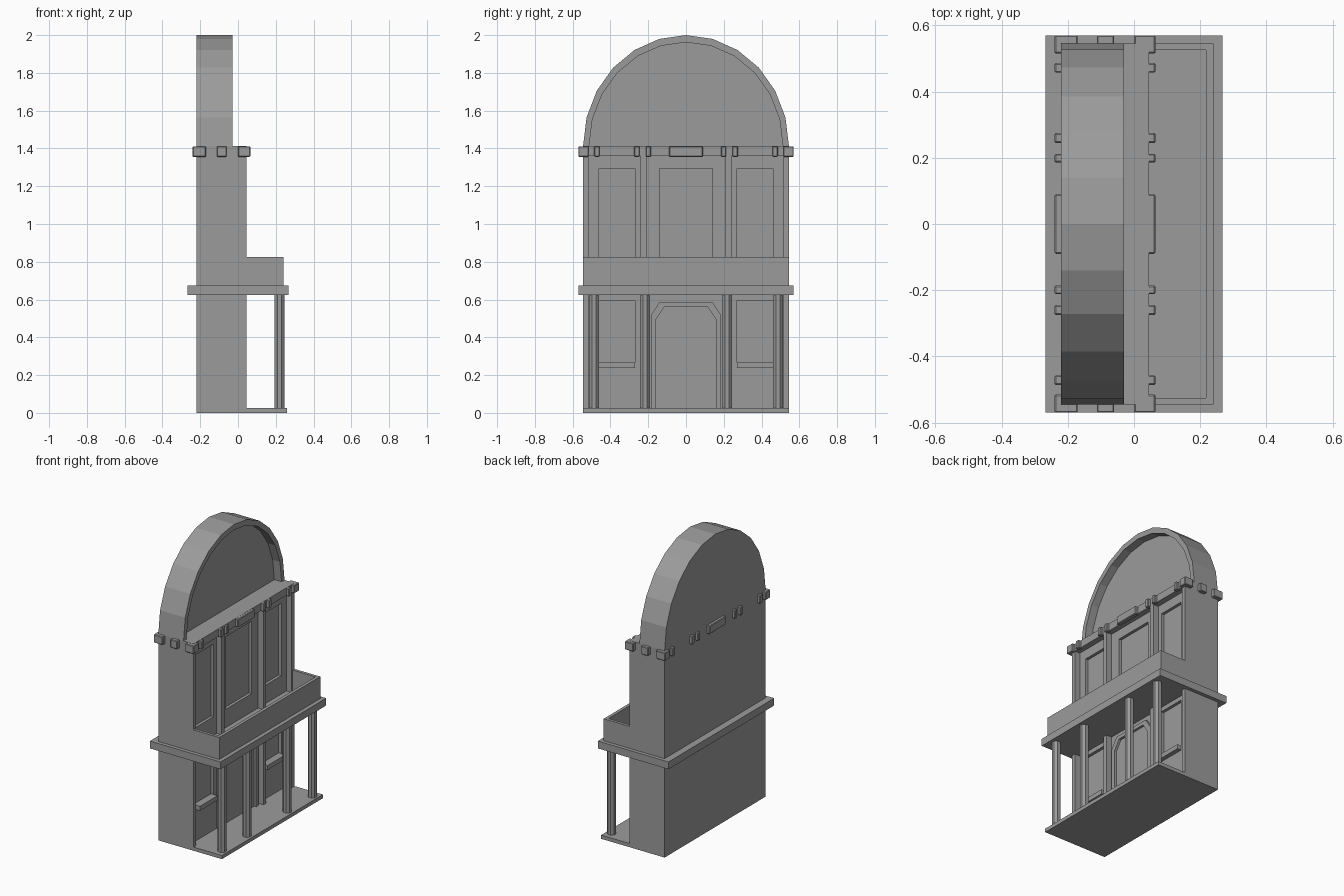
import bpy, bmesh
from math import sin, cos, pi
from mathutils import Matrix

if "Cube" in bpy.data.objects:
    bpy.data.objects.remove(bpy.data.objects["Cube"])

# Dark grey used on every part
GREY = bpy.data.materials.new("dark_grey")
GREY.diffuse_color = (0.33, 0.33, 0.33, 1)
GREY.use_nodes = True
GREY.node_tree.nodes["Principled BSDF"].inputs["Base Color"].default_value = GREY.diffuse_color


def finish(name, bm):
    bmesh.ops.recalc_face_normals(bm, faces=bm.faces[:])
    me = bpy.data.meshes.new(name)
    bm.to_mesh(me)
    bm.free()
    me.materials.append(GREY)
    ob = bpy.data.objects.new(name, me)
    bpy.context.scene.collection.objects.link(ob)
    return ob


def add_box(bm, x, y, z):
    r = bmesh.ops.create_cube(bm, size=1)
    for v in r["verts"]:
        for i, (a, b) in enumerate((x, y, z)):
            v.co[i] = a if v.co[i] < 0 else b


def boxes(name, items, bevel=0):
    bm = bmesh.new()
    for it in items:
        add_box(bm, *it)
    if bevel:
        bmesh.ops.bevel(bm, geom=bm.edges[:], offset=bevel, segments=1, affect='EDGES')
    return finish(name, bm)


def prism(name, pts, x0, x1):
    """Extrude a (y, z) outline from x0 to x1."""
    bm = bmesh.new()
    f = bm.faces.new([bm.verts.new((x0, y, z)) for y, z in pts])
    r = bmesh.ops.extrude_face_region(bm, geom=[f], use_keep_orig=True)
    for v in r["geom"]:
        if isinstance(v, bmesh.types.BMVert):
            v.co.x = x1
    return finish(name, bm)


def both(items):
    """Add copies mirrored across y = 0."""
    return items + [(x, (-y[1], -y[0]), z) for x, y, z in items]


def carve(ob, items):
    cut = boxes("cutter", items)
    cut.hide_render = True
    m = ob.modifiers.new("carve", 'BOOLEAN')
    m.operation, m.solver, m.object = 'DIFFERENCE', 'EXACT', cut
    bpy.context.view_layer.update()
    me = bpy.data.meshes.new_from_object(ob.evaluated_get(bpy.context.evaluated_depsgraph_get()))
    ob.modifiers.clear()
    ob.data = me
    bpy.data.objects.remove(cut)


BACK, FRONT, WALL = -0.22, 0.045, 0.005
HW, ROOF = 0.545, 1.412

# Main block, with bays sunk between pilasters, then windows sunk in the bays
body = boxes("building_body", [((BACK, FRONT), (-HW, HW), (0, ROOF))])
bays = []
for z in ((0.01, 0.635), (0.665, 1.36)):
    bays += both([((WALL, 0.1), (0.24, 0.515), z)])
    bays.append(((WALL, 0.1), (-0.21, 0.21), z))
carve(body, bays)
wx = (WALL - 0.02, 0.1)
carve(body, both([(wx, (0.27, 0.46), (0.25, 0.595)), (wx, (0.27, 0.46), (0.8, 1.295))])
      + [(wx, (-0.14, 0.14), (0.8, 1.295))])

# Window sills
boxes("window_sills", both([((WALL - 0.02, 0.035), (0.27, 0.46), (0.237, 0.268))]))


# Door surround with clipped corners, and door leaf
def door_outline(w, top, z0=0.02):
    return [(-w, z0), (-w, top - 0.068), (-w + 0.045, top), (w - 0.045, top), (w, top - 0.068), (w, z0)]


outer, inner = door_outline(0.185, 0.587), door_outline(0.16, 0.562)
prism("door_surround", outer + inner[::-1], WALL - 0.005, WALL + 0.02)
prism("door", inner, WALL - 0.005, WALL + 0.004)

# Porch floor, first floor slab, balcony parapet
boxes("porch_floor", [((BACK, 0.26), (-HW, HW), (0, 0.025))])
boxes("floor_slab", [((-0.267, 0.267), (-0.57, 0.57), (0.625, 0.675))])
boxes("balcony_parapet", both([((0.04, 0.24), (0.525, HW), (0.67, 0.825))])
      + [((0.218, 0.24), (-HW, HW), (0.67, 0.825))])

# Octagonal porch posts
for i, y in enumerate((-0.487, -0.217, 0.217, 0.487)):
    bm = bmesh.new()
    bmesh.ops.create_cone(bm, cap_ends=True, segments=8, radius1=0.0285, radius2=0.0285, depth=0.61,
                          matrix=Matrix.Translation((0.22, y, 0.325)) @ Matrix.Rotation(pi / 8, 4, 'Z'))
    finish(f"porch_post_{i + 1}", bm)

# Blocks around the roof line
zb = (1.355, 1.411)
blocks = []
for x in ((0.035, 0.065), (-0.24, -0.21)):
    blocks += both([(x, (0.457, 0.486), zb), (x, (0.245, 0.275), zb), (x, (0.186, 0.212), zb)])
    blocks.append((x, (-0.09, 0.09), zb))
for x in ((-0.24, -0.17), (0.0, 0.065)):
    blocks += both([(x, (0.515, 0.57), zb)])
blocks += both([((-0.112, -0.06), (0.53, 0.57), zb)])
boxes("roof_blocks", blocks, bevel=0.004)


# Arched gable: solid back plus raised rim
def arch(ry, rz):
    return [(ry * cos(pi * i / 12), ROOF + rz * sin(pi * i / 12)) for i in range(13)]


big, small = arch(HW, 2.0 - ROOF), arch(0.513, 1.962 - ROOF)
prism("arch_back", big, BACK, -0.085)
prism("arch_rim", big + small[::-1], -0.085, -0.03)
